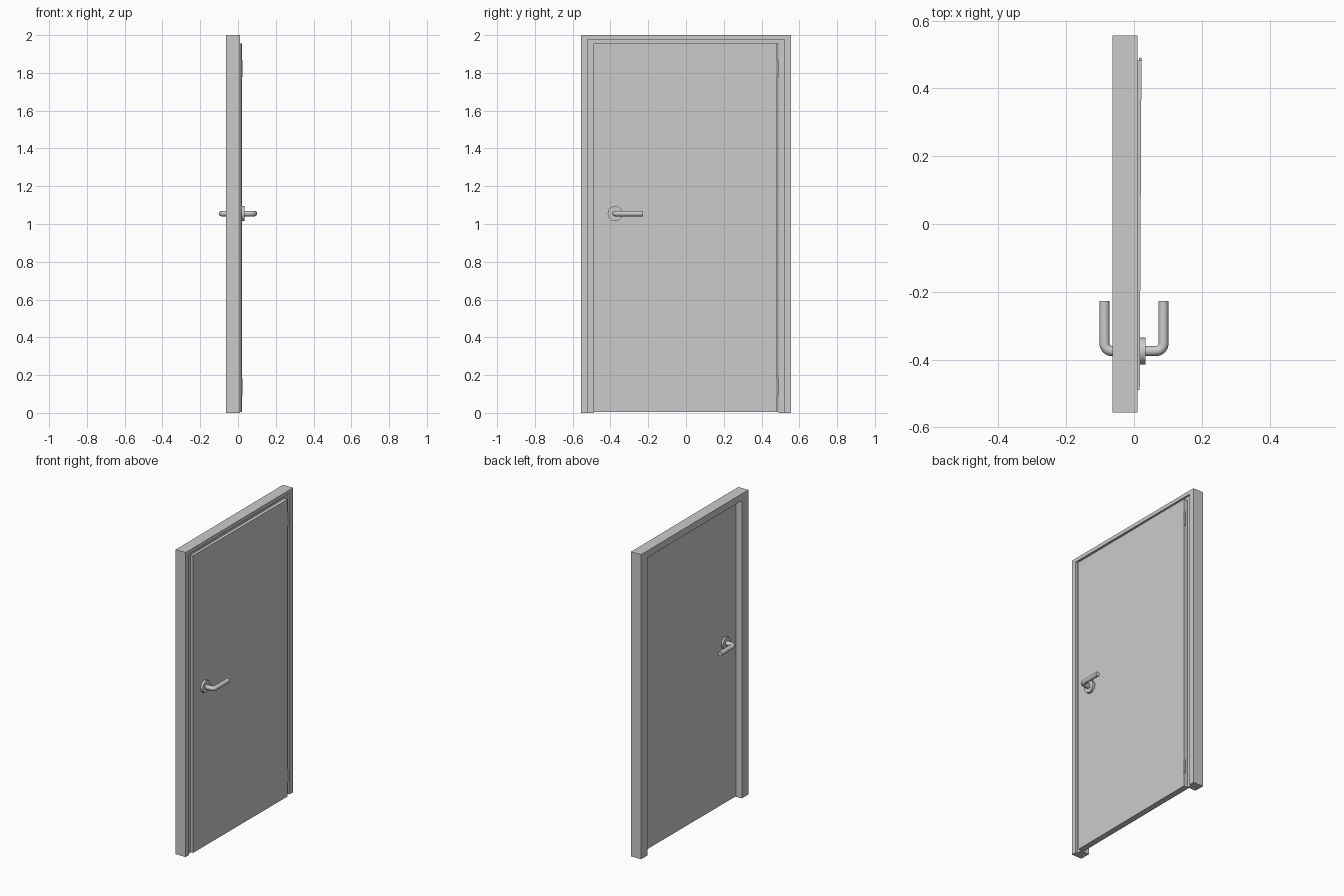
import bpy, bmesh
from math import sin, cos, pi, radians
from mathutils import Matrix, Vector

if "Cube" in bpy.data.objects:
    bpy.data.objects.remove(bpy.data.objects["Cube"])

HALF_W, H = 0.557, 2.0
HANDLE_Y, HANDLE_Z = -0.375, 1.055
TILT = radians(0.3)                      # leaf stands very slightly ajar
PIVOT = Vector((0.0, 0.482, 0.0))


def add_mesh(name, bm):
    bmesh.ops.recalc_face_normals(bm, faces=bm.faces)
    me = bpy.data.meshes.new(name)
    bm.to_mesh(me)
    bm.free()
    ob = bpy.data.objects.new(name, me)
    bpy.context.collection.objects.link(ob)
    return ob


def smooth(ob):
    bpy.ops.object.select_all(action='DESELECT')
    ob.select_set(True)
    bpy.context.view_layer.objects.active = ob
    bpy.ops.object.shade_smooth_by_angle(angle=radians(40))


def box(name, lo, hi):
    bm = bmesh.new()
    bmesh.ops.create_cube(bm, size=1)
    for v in bm.verts:
        v.co = Vector([lo[i] if v.co[i] < 0 else hi[i] for i in range(3)])
    return add_mesh(name, bm)


def cylinder(name, r, depth, sides, centre, along_x=False):
    bm = bmesh.new()
    m = Matrix.Translation(centre)
    if along_x:
        m = m @ Matrix.Rotation(pi / 2, 4, 'Y')
    bmesh.ops.create_cone(bm, cap_ends=True, segments=sides, radius1=r,
                          radius2=r, depth=depth, matrix=m)
    ob = add_mesh(name, bm)
    smooth(ob)
    return ob


# Frame: stepped profile (x, side inset, top inset) swept up, over and down
profile = [(-0.063, 0, 0), (0.01, 0, 0), (0.01, 0.035, 0.024),
           (-0.002, 0.035, 0.024), (-0.002, 0.068, 0.045), (-0.063, 0.068, 0.045)]
bm = bmesh.new()
rings = []
for sign, top in ((-1, False), (-1, True), (1, True), (1, False)):
    rings.append([bm.verts.new((x, sign * (HALF_W - s), H - t if top else 0))
                  for x, s, t in profile])
n = len(profile)
for a, b in zip(rings, rings[1:]):
    for i in range(n):
        j = (i + 1) % n
        bm.faces.new((a[i], a[j], b[j], b[i]))
bm.faces.new(rings[0])
bm.faces.new(rings[-1])
add_mesh("door_frame", bm)

# Door leaf
leaf = box("door_leaf", (-0.017, -0.49, 0.004), (0.022, 0.483, 1.955))
leaf.data.transform(Matrix.Translation(PIVOT) @ Matrix.Rotation(-TILT, 4, 'Z')
                    @ Matrix.Translation(-PIVOT))

# Hinges
for label, z in (("lower", 0.138), ("upper", 1.822)):
    cylinder(label + "_hinge", 0.005, 0.09, 12, (0.019, 0.486, z))

# Round plates behind the levers
for label, x in (("outer", 0.025), ("inner", -0.025)):
    cylinder(label + "_handle_plate", 0.04, 0.018, 12,
             (x, HANDLE_Y, HANDLE_Z), along_x=True)

# Lever handles: one bent rod passing through the leaf
X, R = 0.087, 0.022
arc = [(X - R + R * sin(a), HANDLE_Y + R - R * cos(a))
       for a in (i * pi / 12 for i in range(7))]
half = arc + [(X, -0.228)]
path = [(-x, y) for x, y in reversed(half)] + half
cu = bpy.data.curves.new("lever_handles", 'CURVE')
cu.dimensions = '3D'
cu.bevel_depth = 0.015
cu.bevel_resolution = 4
cu.use_fill_caps = True
sp = cu.splines.new('POLY')
sp.points.add(len(path) - 1)
for p, (x, y) in zip(sp.points, path):
    p.co = (x, y, HANDLE_Z, 1)
lever = bpy.data.objects.new("lever_handles", cu)
bpy.context.collection.objects.link(lever)
bpy.ops.object.select_all(action='DESELECT')
lever.select_set(True)
bpy.context.view_layer.objects.active = lever
bpy.ops.object.convert(target='MESH')
smooth(bpy.context.view_layer.objects.active)
